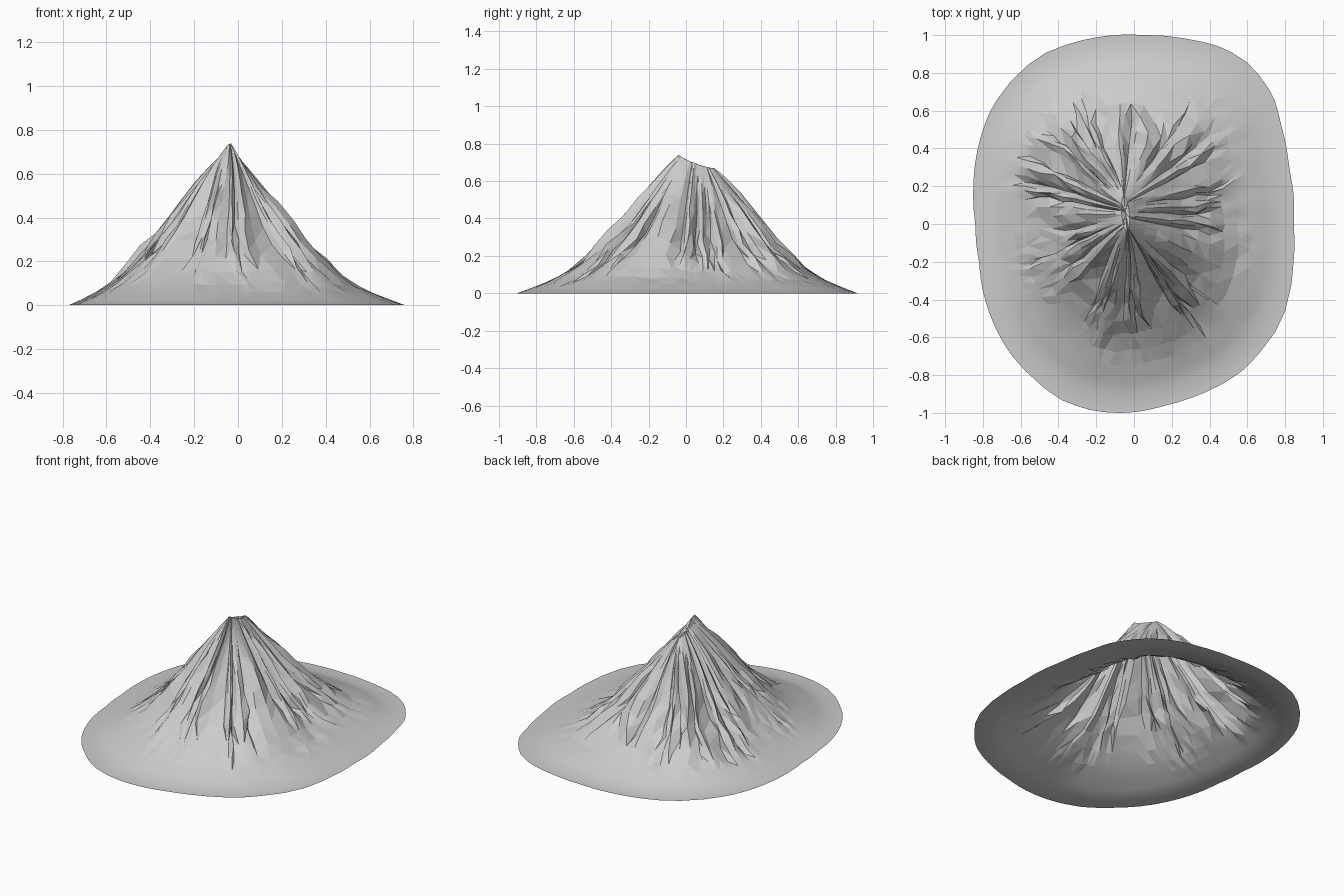
import bpy, bmesh, math, random
from mathutils import Vector

if "Cube" in bpy.data.objects:
    bpy.data.objects.remove(bpy.data.objects["Cube"])

random.seed(11)
TAU = 2 * math.pi

# foot outline seen from above
OUTLINE = [(.845, 0), (.82, .3), (.78, .52), (.74, .67), (.62, .84), (.48, .93), (.28, .98),
           (.05, 1), (-.24, .98), (-.5, .89), (-.64, .77), (-.76, .6), (-.82, .43), (-.85, .2),
           (-.84, 0), (-.82, -.2), (-.77, -.46), (-.66, -.68), (-.54, -.81), (-.41, -.92),
           (-.21, -.99), (-.04, -1), (.17, -.96), (.33, -.91), (.57, -.78), (.69, -.65),
           (.78, -.52), (.845, -.19)]
# lower ends of the main gullies
GULLIES = [(.47, .03), (.42, .18), (.4, .3), (.42, .45), (.2, .43), (.03, .55), (-.1, .45),
           (-.25, .6), (-.45, .42), (-.6, .36), (-.62, .2), (-.5, .08), (-.4, -.08), (-.48, -.2),
           (-.42, -.29), (-.28, -.36), (-.12, -.4), (0, -.48), (.1, -.57), (.25, -.47),
           (.38, -.55), (.37, -.35), (.42, -.1)]
# average slope: fraction of the way down, height
PROFILE = [(0, .735), (.06, .67), (.13, .59), (.2, .508), (.3, .395), (.4, .295), (.5, .21),
           (.6, .13), (.7, .075), (.8, .035), (.9, 0), (1, 0)]
RINGS = [0, .045, .1, .17, .24, .32, .4, .48, .57, .66, .74, .82, .9, 1]


def lerp_table(table, t):
    for (a, u), (b, v) in zip(table, table[1:]):
        if t <= b:
            return u + (v - u) * (t - a) / (b - a)
    return table[-1][1]


def polar(points):
    return sorted((math.atan2(y, x) % TAU, math.hypot(x, y)) for x, y in points)


# reciprocal radius keeps the outline segments nearly straight
rim = [(a, 1 / r) for a, r in polar(OUTLINE)]
rim = [(rim[-1][0] - TAU, rim[-1][1])] + rim + [(rim[0][0] + TAU, rim[0][1])]

# columns: gully floor, steep wall, crest, back slope
gullies = polar(GULLIES)
columns = []
for i, (a, r) in enumerate(gullies):
    b, r2 = gullies[(i + 1) % len(gullies)]
    gap = (b - a) % TAU
    start = random.choice((.03, .12, .2))      # gullies begin at different heights
    for f, offset in ((0, -1.0), (.2, .35), (.45, 1.0), (.75, .1)):
        reach = r + (r2 - r) * f
        columns.append((a + gap * f, offset * random.uniform(.75, 1.25), gap, reach, start))

bm = bmesh.new()
rows = []
phases = [random.uniform(-1, 1) for _ in gullies]
for t in RINGS:
    row = []
    for i, (a, offset, gap, reach, start) in enumerate(columns):
        foot = 1 / lerp_table(rim, a % TAU)
        p_foot = Vector((math.cos(a), math.sin(a))) * foot
        # short crest between the two summits
        top = Vector((-.045 + .02 * math.cos(a) - .008 * math.sin(a), .055 + .095 * math.sin(a)))
        p = top.lerp(p_foot, t)
        d = p - top
        # gullies bend on their way down
        wave = math.sin(math.pi * min(1, t / .75))
        p += Vector((-d.y, d.x)) * wave * (.1 * phases[i // 4] + .14 * math.cos(3 * a + 1))
        # right and back sides are a little hollower
        hollow = .065 * max(0, math.cos(a - .6)) * math.sin(math.pi * min(1, t / .85))
        z = lerp_table(PROFILE, min(1, t + hollow))
        near = max(0, 1 - t / .2)
        z -= (.033 + .035 * math.sin(a) + .01 * math.cos(a) ** 2) * near
        tip = reach / foot
        fade = max(0, min(1, (tip + .03 - t) / .2)) * max(0, min(1, (t - start + .05) / .08))
        z += offset * fade * min(.038, .012 + .35 * d.length * gap)
        # loose rock facets on the lower slopes
        rough = max(0, 1 - abs(t - .48) / .32)
        z += random.uniform(-.013, .013) * rough
        p += Vector((random.uniform(-1, 1), random.uniform(-1, 1))) * .016 * rough
        row.append(bm.verts.new((p.x, p.y, max(0, z))))
    rows.append(row)

# mountain flanks
n = len(columns)
for k in range(len(rows) - 1):
    for i in range(n):
        j = (i + 1) % n
        bm.faces.new((rows[k][i], rows[k + 1][i], rows[k + 1][j], rows[k][j]))

# small dip between the two summits
dip = bm.verts.new((-.045, .06, .675))
for i in range(n):
    bm.faces.new((dip, rows[0][i], rows[0][(i + 1) % n]))

bmesh.ops.triangulate(bm, faces=bm.faces[:])
bmesh.ops.recalc_face_normals(bm, faces=bm.faces[:])
if sum(f.normal.z for f in bm.faces) < 0:
    bmesh.ops.reverse_faces(bm, faces=bm.faces[:])

mesh = bpy.data.meshes.new("mountain")
bm.to_mesh(mesh)
bm.free()
mountain = bpy.data.objects.new("mountain", mesh)
bpy.context.collection.objects.link(mountain)

# faceted rock, smooth apron at the foot
bpy.context.view_layer.objects.active = mountain
mountain.select_set(True)
bpy.ops.object.shade_smooth_by_angle(angle=math.radians(25))
for f in mesh.polygons:
    edge = .09 + .05 * math.sin(5 * math.atan2(f.center.y, f.center.x))
    if f.center.z > edge:
        f.use_smooth = False
